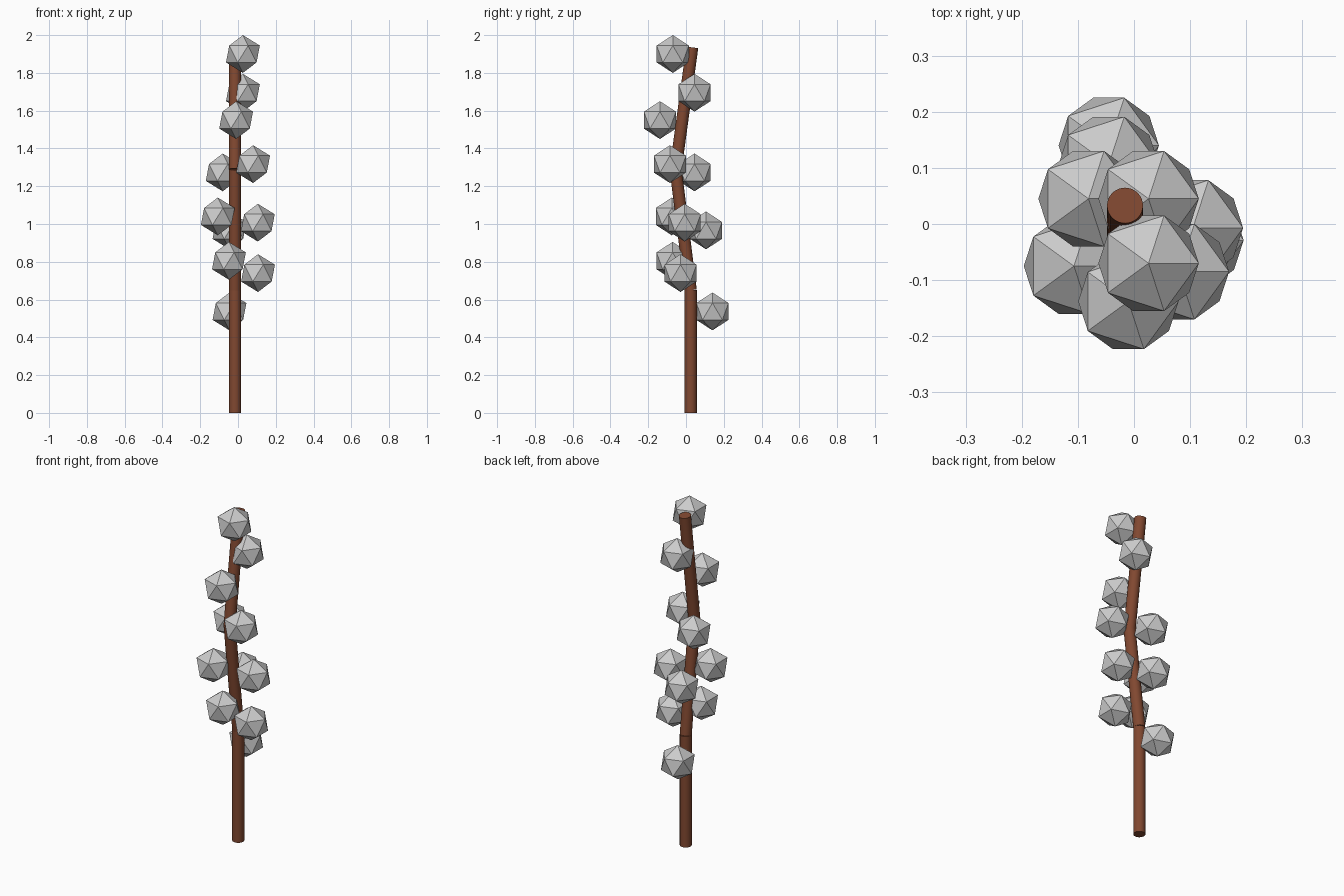
import bpy, math
from mathutils import Vector

if "Cube" in bpy.data.objects:
    bpy.data.objects.remove(bpy.data.objects["Cube"])

brown = bpy.data.materials.new("brown_bark")
brown.diffuse_color = (0.22, 0.065, 0.03, 1)
brown.use_nodes = True
brown.node_tree.nodes["Principled BSDF"].inputs["Base Color"].default_value = brown.diffuse_color

STEM_X = -0.016
STEM_R = 0.032
BERRY_R = 0.1

# Stem: three straight cylinders joined at slight bends
joints = [Vector((STEM_X, y, z)) for y, z in
          [(0.025, 0.0), (0.025, 0.65), (-0.055, 1.29), (0.033, 1.935)]]
for i, (a, b) in enumerate(zip(joints, joints[1:])):
    d = b - a
    bpy.ops.mesh.primitive_cylinder_add(
        vertices=32, radius=STEM_R, depth=d.length, location=(a + b) / 2,
        rotation=d.to_track_quat('Z', 'Y').to_euler())
    stem = bpy.context.object
    stem.name = f"stem_segment_{i + 1}"
    stem.data.materials.append(brown)
    bpy.ops.object.shade_smooth_by_angle(angle=math.radians(30))

# Buds: faceted icosahedra scattered around the stem, bottom to top
buds = [(-0.045, 0.140, 0.537), (0.106, -0.029, 0.740), (-0.048, -0.071, 0.805),
        (-0.045, 0.106, 0.966), (0.105, -0.007, 1.007), (-0.107, -0.075, 1.040),
        (-0.081, 0.045, 1.273), (0.080, -0.085, 1.317), (-0.010, -0.138, 1.550),
        (0.026, 0.045, 1.695), (0.026, -0.070, 1.900)]
for i, p in enumerate(buds):
    bpy.ops.mesh.primitive_ico_sphere_add(subdivisions=1, radius=BERRY_R, location=p)
    bpy.context.object.name = f"bud_{i + 1}"
